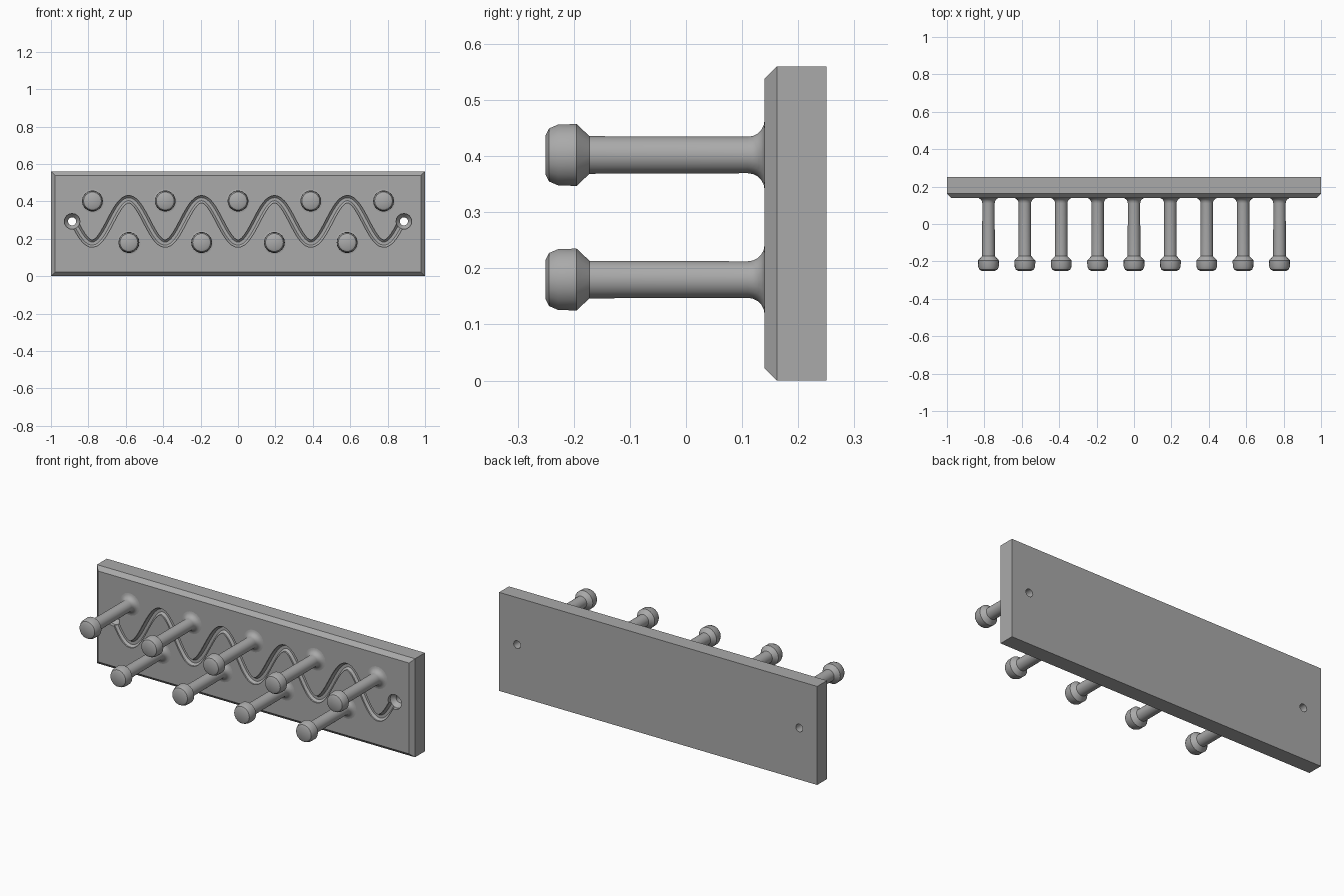
import bpy, bmesh, math
from mathutils import Matrix

cube = bpy.data.objects.get("Cube")
if cube:
    bpy.data.objects.remove(cube, do_unlink=True)

grey = bpy.data.materials.new("grey")
grey.use_nodes = True
COLOUR = (0.4, 0.4, 0.4, 1)
grey.diffuse_color = COLOUR
grey.node_tree.nodes["Principled BSDF"].inputs["Base Color"].default_value = COLOUR

FRONT, BACK, HEIGHT, CHAMFER = 0.14, 0.25, 0.56, 0.022
PERIOD, MID, SWING = 0.39, 0.293, 0.119
HOLE_X = 0.887


def add_object(name, bm):
    bmesh.ops.recalc_face_normals(bm, faces=bm.faces)
    mesh = bpy.data.meshes.new(name)
    bm.to_mesh(mesh)
    bm.free()
    mesh.materials.append(grey)
    obj = bpy.data.objects.new(name, mesh)
    bpy.context.collection.objects.link(obj)
    return obj


def lathe(name, profile, sides, x, z):
    """Revolve (radius, y) points about an axis along y, closing both ends."""
    bm = bmesh.new()
    rings = []
    for r, y in profile:
        angles = [2 * math.pi * i / sides for i in range(sides)]
        rings.append([bm.verts.new((x + r * math.cos(a), y, z + r * math.sin(a))) for a in angles])
    for a, b in zip(rings, rings[1:]):
        for i in range(sides):
            j = (i + 1) % sides
            bm.faces.new((a[i], a[j], b[j], b[i]))
    bm.faces.new(rings[0])
    bm.faces.new(rings[-1])
    return add_object(name, bm)


def smooth(obj, degrees):
    bpy.ops.object.select_all(action='DESELECT')
    obj.select_set(True)
    bpy.context.view_layer.objects.active = obj
    bpy.ops.object.shade_smooth_by_angle(angle=math.radians(degrees))


# Backboard with chamfered front edges
bm = bmesh.new()
bmesh.ops.create_cube(bm, size=1, matrix=Matrix.Translation((0, (FRONT + BACK) / 2, HEIGHT / 2))
                      @ Matrix.Diagonal((2, BACK - FRONT, HEIGHT, 1)))
front_edges = [e for e in bm.edges if all(v.co.y < FRONT + 0.01 for v in e.verts)]
bmesh.ops.bevel(bm, geom=front_edges, offset=CHAMFER, segments=1, affect='EDGES')
board = add_object("backboard", bm)

# Wavy groove cutter: a rounded trough swept along a cosine
STEPS, RADIUS = 144, 0.021
k = 2 * math.pi / PERIOD
bm = bmesh.new()
rings = []
for s in range(STEPS + 1):
    x = HOLE_X * (2 * s / STEPS - 1)
    slope = SWING * k * math.sin(k * x)
    length = math.hypot(1, slope)
    nx, nz = -slope / length, 1 / length
    z = MID - SWING * math.cos(k * x)
    ring = []
    for i in range(8):
        a = 2 * math.pi * (i + 0.5) / 8
        side = RADIUS * math.cos(a)
        ring.append(bm.verts.new((x + nx * side, FRONT + RADIUS * math.sin(a), z + nz * side)))
    rings.append(ring)
for a, b in zip(rings, rings[1:]):
    for i in range(8):
        j = (i + 1) % 8
        bm.faces.new((a[i], a[j], b[j], b[i]))
bm.faces.new(rings[0])
bm.faces.new(rings[-1])
cutters = [add_object("groove_cutter", bm)]

# Countersunk screw hole cutters
hole = [(0.042, FRONT - 0.03), (0.042, FRONT + 0.02), (0.022, FRONT + 0.045), (0.022, BACK + 0.03)]
for x in (-HOLE_X, HOLE_X):
    cutters.append(lathe("hole_cutter", hole, 16, x, MID))

for cutter in cutters:
    cutter.hide_render = True
    cut = board.modifiers.new("cut", 'BOOLEAN')
    cut.operation = 'DIFFERENCE'
    cut.solver = 'EXACT'
    cut.object = cutter

# Apply the cuts and discard the cutters
bpy.context.view_layer.update()
graph = bpy.context.evaluated_depsgraph_get()
cut_mesh = bpy.data.meshes.new_from_object(board.evaluated_get(graph))
board.modifiers.clear()
board.data = cut_mesh
for cutter in cutters:
    bpy.data.objects.remove(cutter, do_unlink=True)
smooth(board, 25)

# Pegs: domed head, tapered collar, shaft, and flared root
peg = [(0.036, -0.25), (0.048, -0.244), (0.055, -0.228), (0.056, -0.195), (0.034, -0.172)]
FLARE = 0.03
for i in range(6):
    a = math.pi / 2 * i / 5
    peg.append((0.033 + FLARE * (1 - math.cos(a)), FRONT - FLARE + FLARE * math.sin(a)))
peg.append((0.063, FRONT + 0.01))

for i in range(9):
    upper = i % 2 == 0
    row = "upper" if upper else "lower"
    obj = lathe(f"{row}_peg_{i // 2 + 1}", peg, 18, (i - 4) * 0.1945, 0.402 if upper else 0.18)
    smooth(obj, 30)
